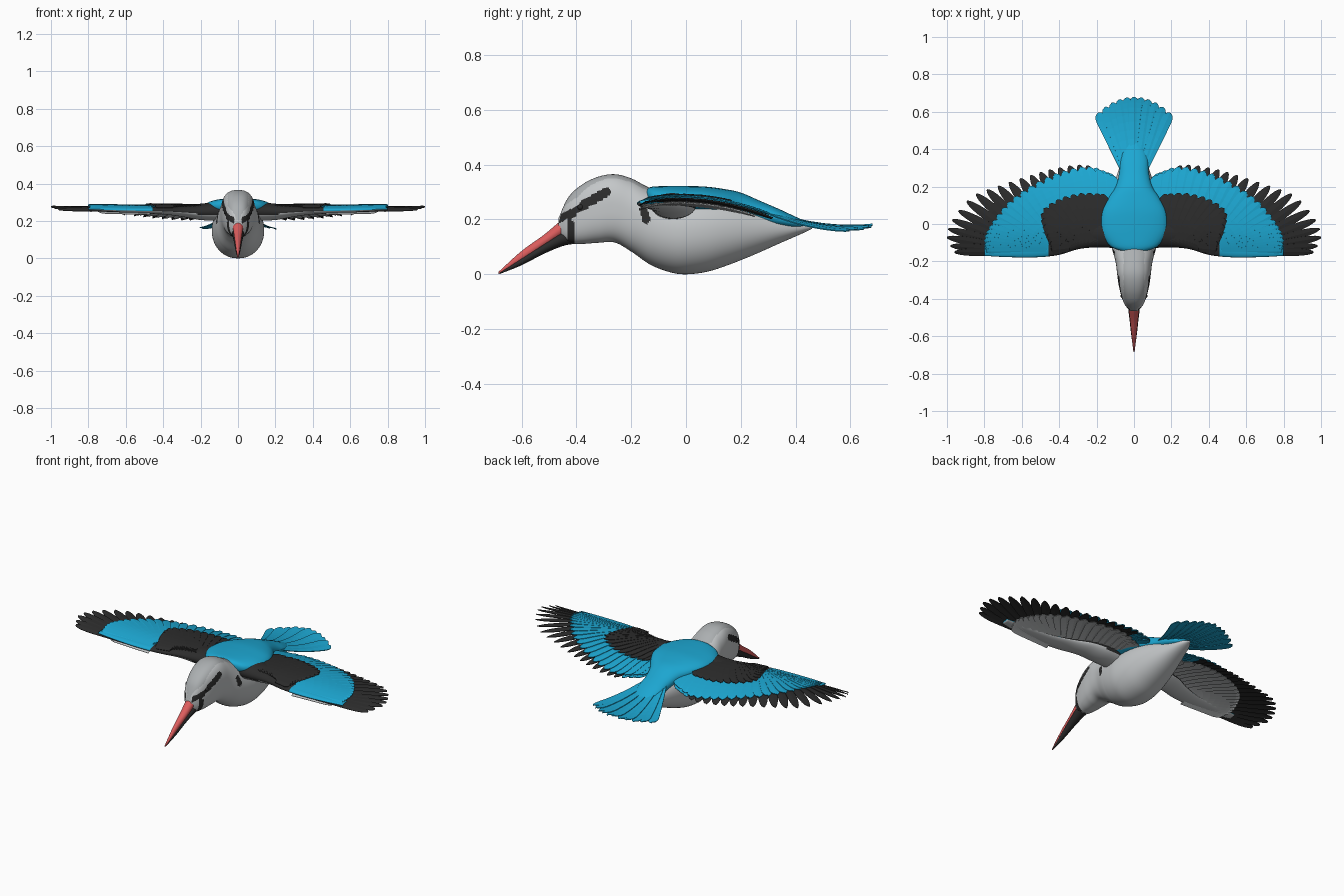
import bpy, bmesh, math
from mathutils import Vector

cube = bpy.data.objects.get("Cube")
if cube:
    bpy.data.objects.remove(cube)

# Colours
COLOURS = {
    "pale_grey": (0.55, 0.57, 0.58),
    "blue": (0.012, 0.39, 0.65),
    "black": (0.025, 0.025, 0.025),
    "red": (0.72, 0.11, 0.11),
    "crown_grey": (0.41, 0.43, 0.44),
}
MATS = []
for label, rgb in COLOURS.items():
    m = bpy.data.materials.new(label)
    m.use_nodes = True
    m.diffuse_color = (*rgb, 1)
    m.node_tree.nodes["Principled BSDF"].inputs["Base Color"].default_value = (*rgb, 1)
    MATS.append(m)
PALE, BLUE, BLACK, RED, CROWN = range(5)


def sample(points, u):
    """Smooth curve through a list of tuples, u running from 0 to len - 1."""
    last = len(points) - 1
    i = min(int(u), last - 1)
    t = u - i
    a, b, c, d = (points[min(max(i + k, 0), last)] for k in (-1, 0, 1, 2))
    return [q + t * ((r - p) / 2 + t * ((2 * p - 5 * q + 4 * r - s) / 2
            + t * (3 * q - p - 3 * r + s) / 2)) for p, q, r, s in zip(a, b, c, d)]


def finish(name, bm, smooth, mirror=False):
    mesh = bpy.data.meshes.new(name)
    for face in bm.faces:
        face.smooth = smooth
    bm.to_mesh(mesh)
    bm.free()
    for m in MATS:
        mesh.materials.append(m)
    obj = bpy.data.objects.new(name, mesh)
    bpy.context.collection.objects.link(obj)
    if mirror:
        obj.modifiers.new("Mirror", "MIRROR").use_mirror_merge = False
    return obj


def loft(name, rows, rule, along_x=False, power=lambda pos: 2.0, steps=6, segs=32, mirror=False):
    """Rows are (position, side centre, half width, low z, high z)."""
    bm = bmesh.new()
    rings = []
    for k in range((len(rows) - 1) * steps + 1):
        pos, mid, half, low, high = sample(rows, k / steps)
        ring = []
        for j in range(segs):
            c, s = (math.copysign(abs(v) ** (2 / power(pos)), v) for v in
                    (math.cos(math.tau * j / segs), math.sin(math.tau * j / segs)))
            side, z = mid + half * c, (low + high) / 2 + (high - low) / 2 * s
            ring.append(bm.verts.new((pos, side, z) if along_x else (side, pos, z)))
        rings.append(ring)
    for a, b in zip(rings, rings[1:]):
        for j in range(segs):
            n = (j + 1) % segs
            bm.faces.new((a[j], a[n], b[n], b[j]))
    bm.faces.new(rings[0])
    bm.faces.new(rings[-1])
    bmesh.ops.recalc_face_normals(bm, faces=bm.faces)
    for face in bm.faces:
        face.material_index = rule(face.calc_center_median(), face.normal)
    return finish(name, bm, True, mirror)


def feather(bm, root, tip, w0, w1, surface, lift, mat, round_from=0.75, n=10):
    """A slightly ridged vane laid on a surface, with a rounded tip."""
    root, tip = Vector(root), Vector(tip)
    across = (tip - root).orthogonal().normalized()
    rows = []
    for i in range(n + 1):
        s = 1 - (1 - i / n) ** 1.6
        half = w0 + (w1 - w0) * s
        if s > round_from:
            half *= max(0.12, math.sqrt(1 - ((s - round_from) / (1 - round_from)) ** 2))
        row = []
        for e in (-1, 0, 1):
            p = root.lerp(tip, s) + across * half * e
            z = surface(p.x, p.y) + lift + 0.003 * e + (0.002 if e == 0 else 0)
            row.append(bm.verts.new((p.x, p.y, z)))
        rows.append(row)
    for a, b in zip(rows, rows[1:]):
        for j in (0, 1):
            bm.faces.new((a[j], b[j], b[j + 1], a[j + 1])).material_index = mat


def feather_fan(name, roots, tips, count, w_in, w_out, lift, colour, round_from, spread=1.0):
    """A row of wing feathers, mirrored to both sides."""
    bm = bmesh.new()
    for i in range(count):
        k = i / (count - 1)
        u = (len(tips) - 1) * k ** spread
        root, tip = sample(roots, u), sample(tips, u)
        w = w_in + (w_out - w_in) * k
        feather(bm, root, tip, w * 0.8, w, wing_z, lift, colour(tip), round_from)
    bmesh.ops.recalc_face_normals(bm, faces=bm.faces)
    obj = finish(name, bm, False, True)
    thick = obj.modifiers.new("Thickness", "SOLIDIFY")
    thick.thickness, thick.offset = 0.003, 0


def wing_z(x, y):
    d = y + 0.03
    return 0.262 + 0.015 * x - (1.0 if d < 0 else 0.52) * d * d


def tail_z(x, y):
    return 0.174 + 0.6 * (y - 0.6) ** 2 - 0.07 * abs(x)


# Body and head, with the crown, eye stripe, chin and shoulder patches as coloured faces
STRIPES = [((-0.465, 0.2), (-0.385, 0.24), 0.014),
           ((-0.37, 0.255), (-0.29, 0.3), 0.017),
           ((-0.42, 0.185), (-0.42, 0.12), 0.014),
           ((-0.155, 0.235), (-0.145, 0.2), 0.014)]


def body_colour(c, n):
    p = Vector((c.y, c.z))
    for a, b, r in STRIPES:
        a, b = Vector(a), Vector(b)
        t = min(1, max(0, (p - a).dot(b - a) / (b - a).length_squared))
        if abs(c.x) > 0.02 and (p - a.lerp(b, t)).length < r:
            return BLACK
    if c.y < -0.12 and abs(c.x) < 0.055 and n.z > 0.35:
        return CROWN
    return PALE


def body_power(y):
    """Squarer sections in the head, rounder ones in the belly."""
    return 2.1 + 0.5 * min(1, max(0, (-0.12 - y) / 0.15))


loft("body", [
    (-0.465, 0, 0.02, 0.145, 0.205), (-0.43, 0, 0.05, 0.115, 0.28),
    (-0.38, 0, 0.069, 0.111, 0.327), (-0.32, 0, 0.083, 0.115, 0.356),
    (-0.26, 0, 0.091, 0.116, 0.365), (-0.2, 0, 0.099, 0.083, 0.35),
    (-0.13, 0, 0.118, 0.035, 0.315), (-0.06, 0, 0.133, 0.008, 0.302),
    (0, 0, 0.14, 0, 0.3), (0.08, 0, 0.135, 0.01, 0.298),
    (0.16, 0, 0.12, 0.036, 0.285), (0.25, 0, 0.095, 0.072, 0.255),
    (0.34, 0, 0.065, 0.112, 0.22), (0.42, 0, 0.035, 0.147, 0.19),
    (0.46, 0, 0.01, 0.166, 0.176)], body_colour, power=body_power, steps=14, segs=112)

# Blue back running down over the rump
loft("back_mantle", [
    (-0.145, 0, 0.06, 0.27, 0.312), (-0.12, 0, 0.125, 0.24, 0.32),
    (-0.06, 0, 0.17, 0.23, 0.322), (0, 0, 0.18, 0.228, 0.322),
    (0.07, 0, 0.17, 0.228, 0.32), (0.14, 0, 0.135, 0.22, 0.311),
    (0.2, 0, 0.098, 0.2, 0.298), (0.27, 0, 0.08, 0.18, 0.268),
    (0.34, 0, 0.075, 0.17, 0.238), (0.4, 0, 0.055, 0.167, 0.21),
    (0.44, 0, 0.02, 0.172, 0.193)], lambda c, n: BLUE, power=lambda y: 2.2)

# Bill
loft("upper_bill", [
    (-0.685, 0, 0.003, 0.001, 0.008), (-0.6, 0, 0.013, 0.047, 0.085),
    (-0.52, 0, 0.021, 0.097, 0.143), (-0.45, 0, 0.028, 0.14, 0.2),
    (-0.41, 0, 0.03, 0.16, 0.215)], lambda c, n: RED, segs=20)
loft("lower_bill", [
    (-0.68, 0, 0.003, 0.001, 0.006), (-0.6, 0, 0.014, 0.033, 0.062),
    (-0.52, 0, 0.023, 0.074, 0.115), (-0.45, 0, 0.031, 0.103, 0.16),
    (-0.4, 0, 0.033, 0.112, 0.178)], lambda c, n: BLACK, segs=20)

# Eyes
bm = bmesh.new()
bmesh.ops.create_uvsphere(bm, u_segments=16, v_segments=10, radius=0.011)
bmesh.ops.translate(bm, verts=bm.verts, vec=(0.062, -0.385, 0.245))
for f in bm.faces:
    f.material_index = BLACK
finish("eyes", bm, True, True)


# Wing arms: pale below, black then blue above
def arm_colour(c, n):
    if n.z < -0.5:
        return PALE
    return BLACK if c.x < 0.45 else BLUE


loft("wing_arms", [
    (0.08, -0.05, 0.08, 0.2, 0.305), (0.2, -0.045, 0.08, 0.205, 0.292),
    (0.3, -0.06, 0.075, 0.222, 0.282), (0.4, -0.1, 0.065, 0.235, 0.276),
    (0.52, -0.125, 0.053, 0.24, 0.274), (0.68, -0.135, 0.042, 0.247, 0.274),
    (0.8, -0.14, 0.03, 0.256, 0.272)], arm_colour, along_x=True, mirror=True)

# Wing feather layers, from the long flight feathers to the short coverts
feather_fan("flight_feathers",
            [(0.08, 0.02), (0.16, 0), (0.27, -0.03), (0.38, -0.06), (0.48, -0.08),
             (0.56, -0.1), (0.6, -0.12), (0.62, -0.135), (0.63, -0.15)],
            [(0.13, 0.27), (0.27, 0.315), (0.43, 0.295), (0.57, 0.255), (0.72, 0.205),
             (0.86, 0.15), (0.96, 0.04), (1.0, -0.065), (0.96, -0.15)],
            23, 0.04, 0.022, 0, lambda t: BLUE if t[0] < 0.25 else BLACK, 0.6, 1.3)

COVERT_ROOTS = [(0.1, 0), (0.2, 0), (0.3, -0.03), (0.4, -0.06), (0.45, -0.09),
                (0.46, -0.12), (0.47, -0.14), (0.47, -0.15)]
feather_fan("blue_coverts", COVERT_ROOTS,
            [(0.12, 0.26), (0.25, 0.305), (0.4, 0.275), (0.55, 0.205), (0.68, 0.11),
             (0.765, 0), (0.8, -0.08), (0.79, -0.145)],
            24, 0.036, 0.025, 0.013, lambda t: BLUE, 0.8)
feather_fan("underwing_lining", COVERT_ROOTS,
            [(0.14, 0.18), (0.28, 0.25), (0.42, 0.235), (0.56, 0.175), (0.67, 0.09),
             (0.73, 0), (0.76, -0.08), (0.74, -0.14)],
            22, 0.036, 0.027, -0.012, lambda t: PALE, 0.8)
feather_fan("black_coverts",
            [(0.13, -0.08), (0.19, -0.09), (0.25, -0.09), (0.3, -0.1), (0.33, -0.11),
             (0.34, -0.12), (0.35, -0.13)],
            [(0.17, 0.16), (0.28, 0.165), (0.4, 0.135), (0.49, 0.07), (0.48, -0.02),
             (0.455, -0.09), (0.44, -0.14)],
            18, 0.034, 0.024, 0.021, lambda t: BLACK, 0.75)

# Tail fan
bm = bmesh.new()
COUNT = 11
for i in range(COUNT):
    t = 2 * i / (COUNT - 1) - 1
    feather(bm, (0.05 * t, 0.28), (0.192 * t, 0.68 - 0.085 * t * t), 0.018, 0.031,
            tail_z, 0.003 * (i % 2), BLUE, 0.86)
bmesh.ops.recalc_face_normals(bm, faces=bm.faces)
tail = finish("tail_feathers", bm, False)
thick = tail.modifiers.new("Thickness", "SOLIDIFY")
thick.thickness, thick.offset = 0.004, 0
